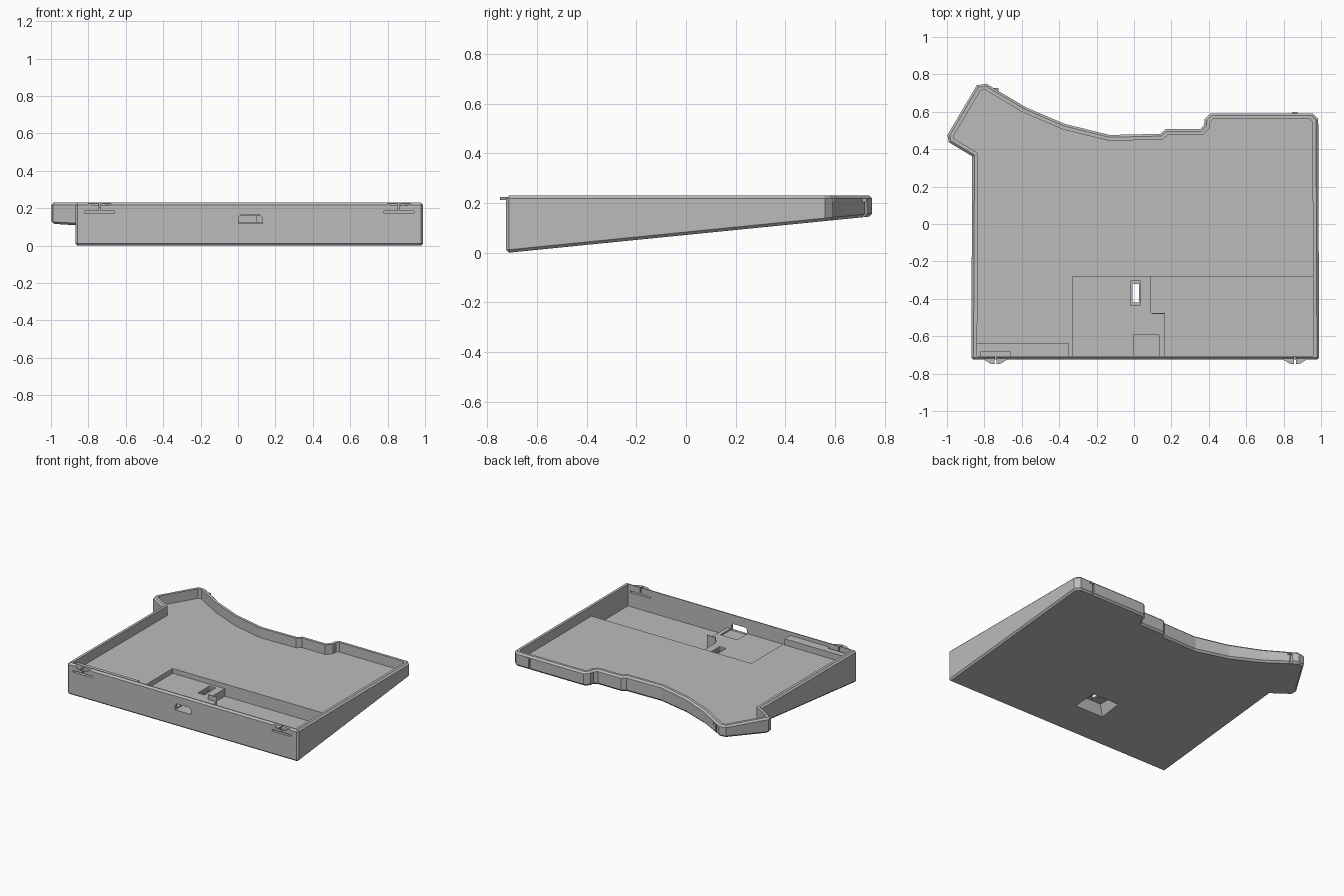
import bpy, bmesh
from mathutils import Vector

if "Cube" in bpy.data.objects:
    bpy.data.objects.remove(bpy.data.objects["Cube"])

grey = bpy.data.materials.new("case grey")
grey.use_nodes = True
COLOUR = (0.5, 0.5, 0.5, 1)
grey.diffuse_color = COLOUR
grey.node_tree.nodes["Principled BSDF"].inputs["Base Color"].default_value = COLOUR

TOP, FLOOR, FRONT = 0.23, 0.16, -0.725


def underside(y):
    """Height of the sloping base."""
    return max(0.1 * (y + 0.713), -0.002)


def prism(name, points, low, high):
    """Closed prism between two height functions or constants."""
    z_of = lambda h, y: h(y) if callable(h) else h
    bm = bmesh.new()
    a = [bm.verts.new((x, y, z_of(low, y))) for x, y in points]
    b = [bm.verts.new((x, y, z_of(high, y))) for x, y in points]
    bm.faces.new(a[::-1])
    bm.faces.new(b)
    for i in range(len(points)):
        j = (i + 1) % len(points)
        bm.faces.new((a[i], a[j], b[j], b[i]))
    bmesh.ops.recalc_face_normals(bm, faces=bm.faces)
    mesh = bpy.data.meshes.new(name)
    bm.to_mesh(mesh)
    bm.free()
    mesh.materials.append(grey)
    obj = bpy.data.objects.new(name, mesh)
    bpy.context.collection.objects.link(obj)
    return obj


def box(name, x0, x1, y0, y1, z0, z1):
    return prism(name, [(x0, y0), (x1, y0), (x1, y1), (x0, y1)], z0, z1)


def apply(obj, mod):
    bpy.context.view_layer.objects.active = obj
    bpy.ops.object.modifier_apply(modifier=mod.name)


def cut(target, cutter, keep=False):
    mod = target.modifiers.new("cut", 'BOOLEAN')
    mod.object, mod.operation, mod.solver = cutter, 'DIFFERENCE', 'EXACT'
    apply(target, mod)
    if not keep:
        bpy.data.objects.remove(cutter)


def inset(points, d):
    """Offset a counter-clockwise outline inward."""
    out = []
    for i, p in enumerate(points):
        p, a, b = Vector(p), Vector(points[i - 1]), Vector(points[(i + 1) % len(points)])
        u, v = (p - a).normalized(), (b - p).normalized()
        n, m = Vector((-u.y, u.x)), Vector((-v.y, v.x))
        out.append(p + (n + m) * d / (1 + n.dot(m)))
    return [(q.x, q.y) for q in out]


# Case body
outline = [(-0.87, FRONT), (0.99, FRONT), (0.985, 0.56), (0.955, 0.592), (0.41, 0.592),
           (0.378, 0.56), (0.375, 0.53), (0.355, 0.507), (0.17, 0.507), (0.14, 0.482),
           (-0.13, 0.476), (-0.37, 0.535), (-0.58, 0.625), (-0.79, 0.75), (-0.84, 0.742),
           (-0.998, 0.475), (-0.99, 0.437), (-0.865, 0.362)]
body = prism("case_body", outline, underside, TOP)
bevel = body.modifiers.new("edges", 'BEVEL')
bevel.width, bevel.segments, bevel.limit_method, bevel.angle_limit = 0.012, 1, 'ANGLE', 1.05
apply(body, bevel)

# Main tray, with a thinner front wall
tray = [(x, -0.705 if y < -0.6 else y) for x, y in inset(outline, 0.031)]
cut(body, prism("tray_cutter", tray, FLOOR, 0.4))

# Deep recess around the raised board platform
cut(body, prism("recess_cutter", [(0.09, -0.28), (0.09, -0.475), (0.165, -0.475),
                                  (0.165, -0.706), (0.962, -0.706), (0.962, -0.28)], 0.07, 0.2))
cut(body, prism("platform_cutter", [(-0.33, -0.706), (0.17, -0.706), (0.17, -0.48),
                                    (0.095, -0.48), (0.095, -0.28), (-0.33, -0.28)], 0.125, 0.2))

# Connector pocket and opening in the front wall
cut(body, box("pocket_cutter", 0.0, 0.135, -0.707, -0.59, 0.115, 0.2))
opening = prism("opening_cutter", [(0.002, 0.117), (0.13, 0.117), (0.13, 0.15), (0.117, 0.164),
                                   (0.015, 0.164), (0.002, 0.15)], -0.8, -0.65)
for v in opening.data.vertices:
    v.co = (v.co.x, v.co.z, v.co.y)
opening.data.flip_normals()
cut(body, opening)

# Flared pocket under the switch slot
pocket = box("switch_cutter", -0.13, 0.12, -0.475, -0.285, 0.0, 0.1)
for v in pocket.data.vertices:
    if v.co.z > 0.05:
        v.co.x = -0.005 + (v.co.x + 0.005) * 0.65
        v.co.y = -0.38 + (v.co.y + 0.38) * 0.7
cut(body, pocket)
cut(body, box("slot_cutter", -0.018, 0.035, -0.436, -0.304, 0.11, 0.2))
cut(body, box("slot_hole_cutter", -0.008, 0.026, -0.42, -0.32, 0.06, 0.2))

# Front ledge beside the platform
ledge = box("front_ledge", -0.845, -0.347, -0.71, -0.64, FLOOR - 0.01, 0.205)
cut(ledge, box("ledge_notch_cutter", -0.82, -0.66, -0.72, -0.685, 0.17, 0.3))

# Snap clips: slotted flexible wall with a curved bump on each half
for side, cx in (("right", -0.74), ("left", 0.86)):
    cut(body, box("flex_cutter", cx - 0.08, cx + 0.08, -0.8, -0.69, 0.172, 0.184))
    cut(body, box("slit_cutter", cx - 0.004, cx + 0.004, -0.8, -0.69, 0.18, 0.3))
    for half, s in (("outer", -1), ("inner", 1)):
        prism(f"{side}_{half}_clip", [(cx + s * 0.005, -0.713), (cx + s * 0.005, -0.75),
                                      (cx + s * 0.03, -0.746), (cx + s * 0.062, -0.725),
                                      (cx + s * 0.062, -0.713)], 0.213, 0.224)

# Vertical grooves in the back wall
cut(body, box("groove_cutter", 0.84, 0.855, 0.58, 0.7, 0.0, 0.215))
cut(body, box("groove_cutter", -0.755, -0.74, 0.705, 0.8, 0.0, 0.215))

# Small back catches
box("left_back_catch", 0.845, 0.875, 0.58, 0.598, 0.205, 0.218)
box("right_back_catch", -0.75, -0.725, 0.7, 0.727, 0.205, 0.218)
